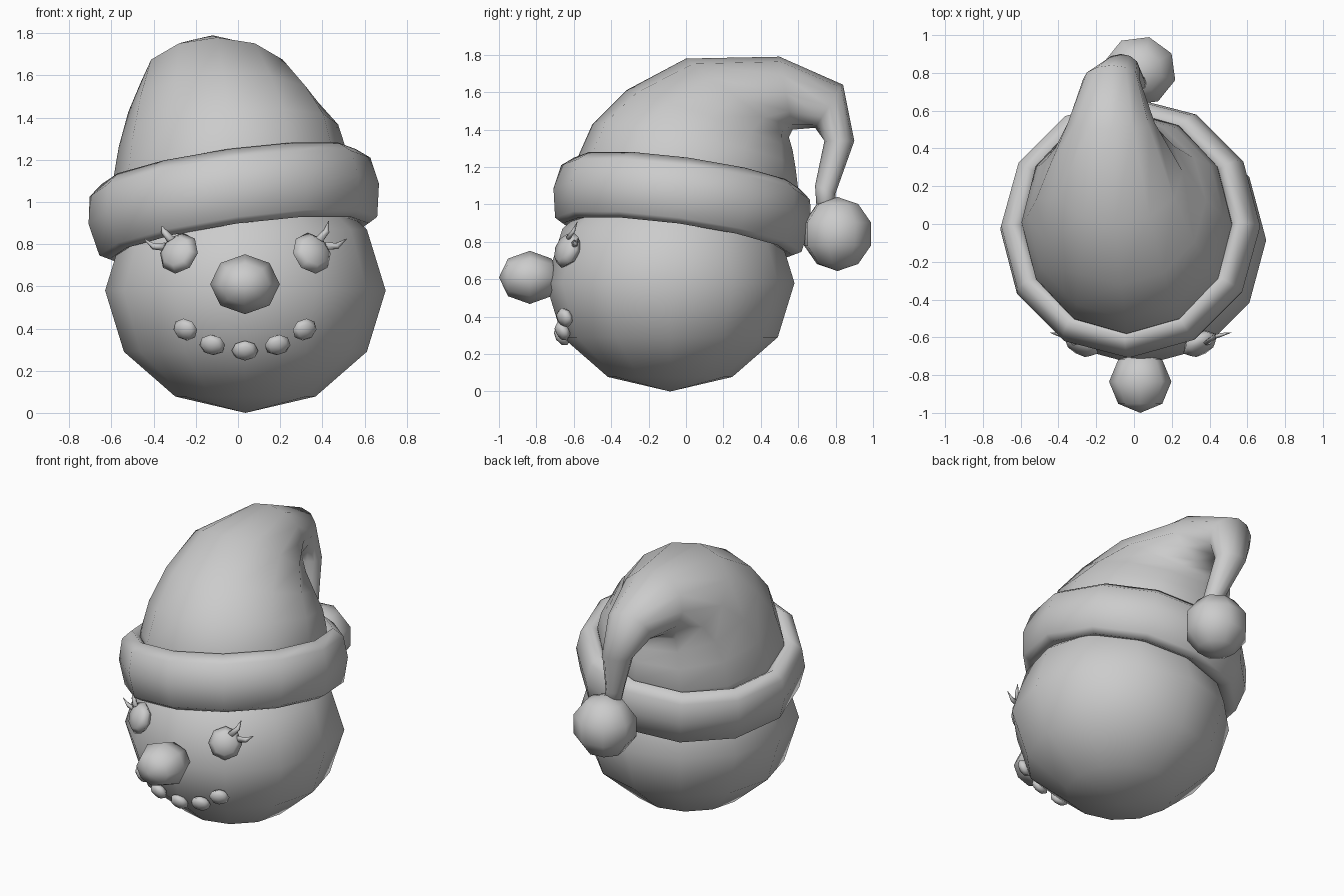
import bpy, bmesh, math
from mathutils import Vector, Matrix

if "Cube" in bpy.data.objects:
    bpy.data.objects.remove(bpy.data.objects["Cube"])

HEAD = Vector((0.035, -0.085, 0.58))
HEAD_R = Vector((0.665, 0.665, 0.58))


def finish(name, bm):
    bmesh.ops.recalc_face_normals(bm, faces=bm.faces[:])
    for f in bm.faces:
        f.smooth = True
    me = bpy.data.meshes.new(name)
    bm.to_mesh(me)
    bm.free()
    ob = bpy.data.objects.new(name, me)
    bpy.context.collection.objects.link(ob)
    return ob


def ball(name, loc, size, segs, rings, pole=(0, 0, 1), spin=0):
    """Low-poly ellipsoid whose pole points along the given direction."""
    bm = bmesh.new()
    bmesh.ops.create_uvsphere(bm, u_segments=segs, v_segments=rings, radius=1)
    pole = Vector(pole)
    turn = Matrix() if pole.z == 1 else pole.to_track_quat('Z', 'Y').to_matrix().to_4x4()
    m = Matrix.Translation(loc) @ turn @ Matrix.Diagonal((*size, 1)) @ Matrix.Rotation(spin, 4, 'Z')
    bm.transform(m)
    return finish(name, bm)


def loft(name, rings, closed=False):
    """Skin a row of point rings; cap the ends or join last to first."""
    bm = bmesh.new()
    vs = [[bm.verts.new(p) for p in r] for r in rings]
    n = len(vs[0])
    pairs = list(zip(vs, vs[1:])) + ([(vs[-1], vs[0])] if closed else [])
    for a, b in pairs:
        for i in range(n):
            j = (i + 1) % n
            bm.faces.new((a[i], a[j], b[j], b[i]))
    if not closed:
        bm.faces.new(vs[0])
        bm.faces.new(vs[-1])
    return finish(name, bm)


def oval(c, a, b, n):
    return [c + a * math.cos(t) + b * math.sin(t)
            for t in (2 * math.pi * i / n for i in range(n))]


def on_face(x, z):
    """Point and outward normal on the front of the head."""
    dx, dz = (x - HEAD.x) / HEAD_R.x, (z - HEAD.z) / HEAD_R.z
    dy = -math.sqrt(1 - dx * dx - dz * dz)
    p = Vector((x, HEAD.y + dy * HEAD_R.y, z))
    return p, Vector((dx / HEAD_R.x, dy / HEAD_R.y, dz / HEAD_R.z)).normalized()


# head and nose
ball("head", HEAD, HEAD_R, 12, 6)
ball("nose", (0.033, -0.835, 0.61), (0.165, 0.142, 0.165), 8, 4, (0, -1, 0))

# mouth buttons
for i, (x, z) in enumerate([(-0.25, 0.395), (-0.122, 0.322), (0.033, 0.295),
                            (0.188, 0.322), (0.316, 0.395)]):
    p, n = on_face(x, z)
    ball(f"mouth_button_{i + 1}", p, (0.063, 0.056, 0.035), 8, 4, n)

# eyes with two curved lashes each
LASHES = [[(0.385, -0.63, 0.82), (0.42, -0.60, 0.86), (0.43, -0.58, 0.91)],
          [(0.42, -0.60, 0.79), (0.47, -0.585, 0.79), (0.515, -0.575, 0.825)]]
for side, s in (("right", 1), ("left", -1)):
    p, n = on_face(HEAD.x + s * 0.315, 0.757)
    ball(f"eye_{side}", p, (0.103, 0.103, 0.05), 8, 4, n)
    for k, path in enumerate(LASHES):
        pts = [Vector((HEAD.x + s * (x - HEAD.x), y, z)) for x, y, z in path]
        d = (pts[-1] - pts[0]).normalized()
        u = d.cross(Vector((0, 1, 0))).normalized()
        v = d.cross(u)
        loft(f"lash_{side}_{k + 1}",
             [oval(q, u * r, v * r * 0.6, 5) for q, r in zip(pts, (0.022, 0.016, 0.002))])

# tilted hat brim, revolved from a rounded band profile (radius, height)
axis = Vector((-0.14, 0.14, 1)).normalized()
tilt = Vector((0, 0, 1)).rotation_difference(axis).to_matrix()
ux, uy = tilt @ Vector((1, 0, 0)), tilt @ Vector((0, 1, 0))
mid = Vector((-0.02, -0.02, 0.99))
band = [(0.53, -0.15), (0.62, -0.18), (0.665, -0.155), (0.695, 0.0),
        (0.672, 0.13), (0.61, 0.18), (0.55, 0.13)]
loft("hat_brim", [oval(mid + axis * h, ux * r, uy * r, 12) for r, h in band], closed=True)

# hat: rings given by outer (y, z), inner (y, z), centre x, half width, side tilt
SECTIONS = [(-0.59, 1.14, 0.55, 0.98, -0.03, 0.56, 0.14),
            (-0.58, 1.25, 0.60, 1.08, -0.04, 0.555, 0.14),
            (-0.50, 1.43, 0.585, 1.20, -0.045, 0.52, 0.10),
            (-0.32, 1.61, 0.57, 1.29, -0.07, 0.45, 0.05),
            (0.00, 1.78, 0.55, 1.36, -0.10, 0.36, 0),
            (0.50, 1.79, 0.57, 1.40, -0.12, 0.23, 0),
            (0.84, 1.64, 0.69, 1.41, -0.12, 0.15, 0),
            (0.90, 1.34, 0.74, 1.34, -0.07, 0.10, 0),
            (0.80, 1.06, 0.69, 1.10, 0.0, 0.06, 0),
            (0.80, 0.94, 0.70, 0.95, 0.02, 0.05, 0)]
rings = []
for fy, fz, by, bz, cx, w, t in SECTIONS:
    f, b = Vector((cx, fy, fz)), Vector((cx, by, bz))
    rings.append(oval((f + b) / 2, (f - b) / 2, Vector((w, 0, w * t)), 12))
loft("hat", rings)

# pompom at the tail end
ball("pompom", (0.03, 0.81, 0.842), (0.205, 0.195, 0.198), 8, 5, spin=math.pi / 6)
